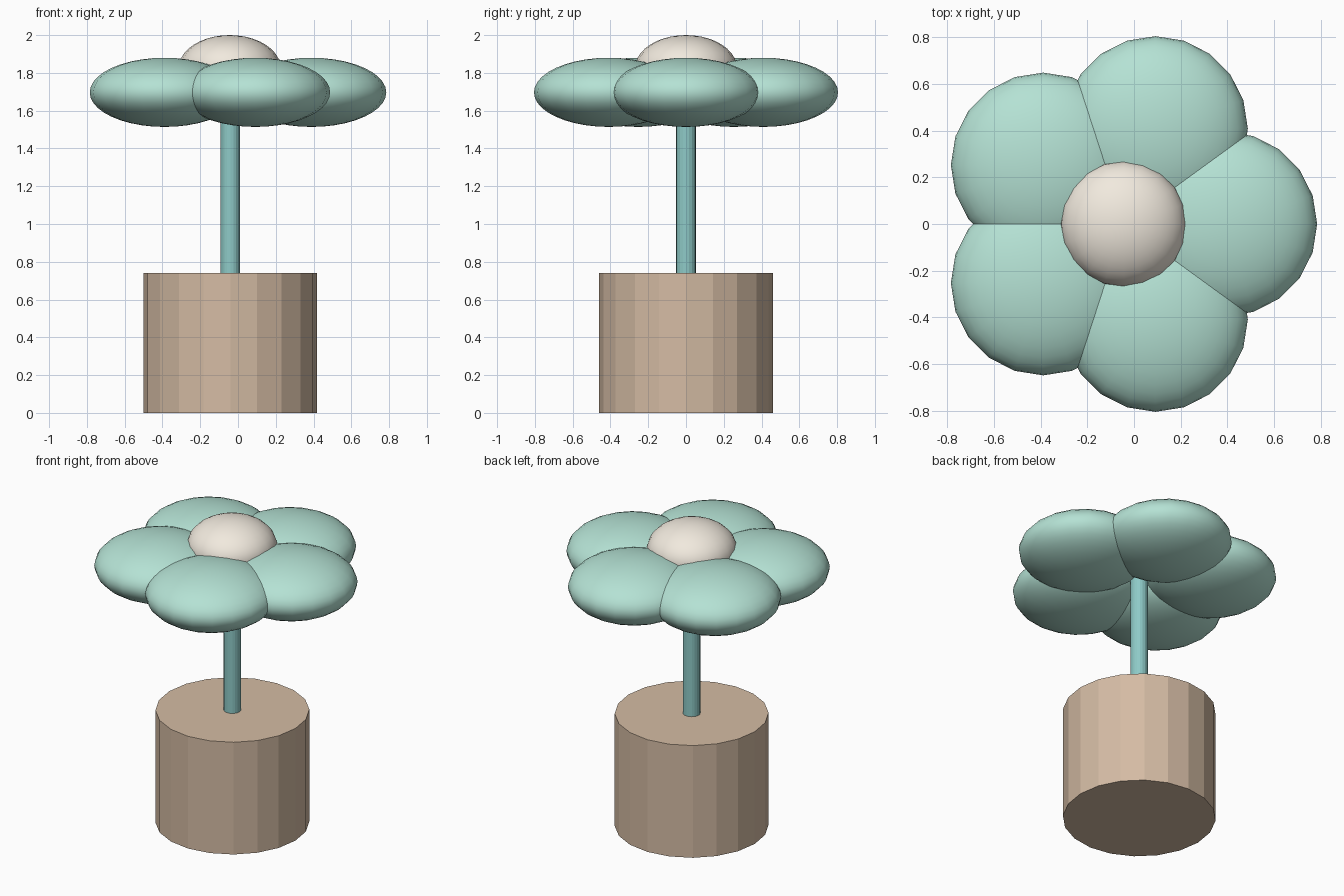
import bpy, math

if "Cube" in bpy.data.objects:
    bpy.data.objects.remove(bpy.data.objects["Cube"])

CX = -0.041      # flower axis
SIDES = 20


def material(name, rgb):
    m = bpy.data.materials.new(name)
    m.diffuse_color = (*rgb, 1)
    m.use_nodes = True
    m.node_tree.nodes["Principled BSDF"].inputs["Base Color"].default_value = m.diffuse_color
    return m


def cylinder(name, r, z0, z1, mat):
    bpy.ops.mesh.primitive_cylinder_add(vertices=SIDES, radius=r, depth=z1 - z0,
                                        location=(CX, 0, (z0 + z1) / 2))
    ob = bpy.context.object
    ob.name = name
    ob.data.materials.append(mat)
    return ob


def ellipsoid(name, loc, r, rz, mat, rings=20):
    bpy.ops.mesh.primitive_uv_sphere_add(segments=SIDES, ring_count=rings,
                                         radius=1, location=loc)
    ob = bpy.context.object
    ob.name = name
    ob.scale = (r, r, rz)
    bpy.ops.object.transform_apply(location=False, rotation=False, scale=True)
    bpy.ops.object.shade_smooth()
    ob.data.materials.append(mat)
    return ob


clay = material("clay", (0.66, 0.50, 0.37))
teal = material("stem_teal", (0.27, 0.59, 0.57))
mint = material("petal_mint", (0.46, 0.76, 0.66))
cream = material("cream", (0.88, 0.82, 0.73))

# Pot and stem
cylinder("pot", 0.46, 0, 0.74, clay)
cylinder("stem", 0.052, 0.70, 1.75, teal)

# Ring of five petals
for i in range(5):
    a = math.radians(72 * i)
    ellipsoid(f"petal_{i + 1}", (CX + 0.43 * math.cos(a), 0.43 * math.sin(a), 1.697),
              0.396, 0.183, mint)

# Flower centre
ellipsoid("flower_centre", (CX - 0.003, 0, 1.825), 0.27, 0.175, cream)
